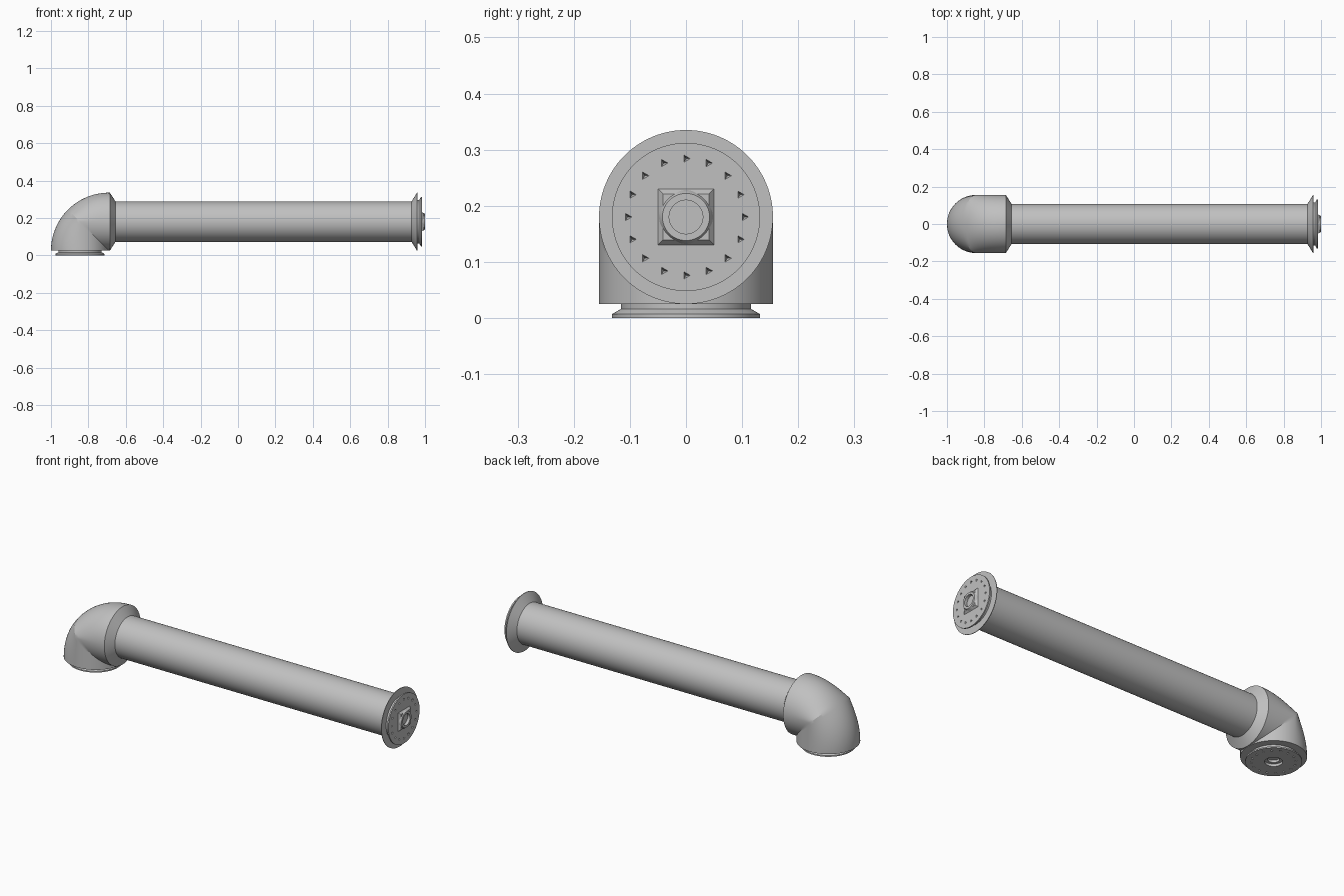
import bpy, bmesh
from math import sin, cos, pi, radians
from mathutils import Matrix, Vector

cube = bpy.data.objects.get("Cube")
if cube:
    bpy.data.objects.remove(cube)

R = 0.155          # elbow radius
AXIS_Z = 0.18      # height of the tube axis
BASE_Z = 0.025     # underside of the elbow
SEGMENTS = 96

grey = bpy.data.materials.new("machined grey")
grey.use_nodes = True
grey.diffuse_color = (0.53, 0.53, 0.53, 1)
grey.node_tree.nodes["Principled BSDF"].inputs["Base Color"].default_value = grey.diffuse_color

ALONG_X = Matrix.Rotation(pi / 2, 4, 'Y')
DOWN = Matrix.Rotation(pi, 4, 'X')


def finish(name, bm, matrix=Matrix()):
    bmesh.ops.remove_doubles(bm, verts=bm.verts, dist=1e-5)
    bmesh.ops.recalc_face_normals(bm, faces=bm.faces)
    mesh = bpy.data.meshes.new(name)
    bm.to_mesh(mesh)
    bm.free()
    mesh.materials.append(grey)
    ob = bpy.data.objects.new(name, mesh)
    ob.matrix_world = matrix
    bpy.context.collection.objects.link(ob)
    return ob


def revolve(name, profile, matrix):
    """Spin (distance, radius) points about local z."""
    bm = bmesh.new()
    verts = [bm.verts.new((r, 0, d)) for d, r in profile]
    edges = [bm.edges.new(pair) for pair in zip(verts, verts[1:])]
    bmesh.ops.spin(bm, geom=verts + edges, cent=(0, 0, 0), axis=(0, 0, 1),
                   angle=2 * pi, steps=SEGMENTS)
    return finish(name, bm, matrix)


def cut(ob, cutter):
    mod = ob.modifiers.new("cut", 'BOOLEAN')
    mod.operation = 'DIFFERENCE'
    mod.solver = 'EXACT'
    mod.object = cutter
    bpy.context.view_layer.update()
    result = bpy.data.meshes.new_from_object(
        ob.evaluated_get(bpy.context.evaluated_depsgraph_get()))
    ob.modifiers.clear()
    ob.data = result
    bpy.data.objects.remove(cutter)


def make_elbow():
    """Bend with a rounded outside and a mitred inside corner."""
    bm = bmesh.new()
    steps, around = 32, 96
    rings = []
    for i in range(steps + 1):
        t = pi / 2 * i / steps
        side = R / max(cos(t), sin(t))
        ring = []
        for j in range(around):
            p = 2 * pi * j / around
            reach = (2 * R - side) if cos(p) > 0 else side
            d = side + reach * cos(p)
            ring.append(bm.verts.new((-0.69 - d * cos(t), R * sin(p), BASE_Z + d * sin(t))))
        rings.append(ring)
    for a, b in zip(rings, rings[1:]):
        for j in range(around):
            k = (j + 1) % around
            bm.faces.new((a[j], a[k], b[k], b[j]))
    bm.faces.new(rings[0])
    bm.faces.new(rings[-1])
    return finish("elbow", bm)


def make_flange(name, matrix, socket):
    """Lipped disc with a ring of small three-sided pits."""
    face = 0.025
    profile = [(-0.01, 0), (-0.01, 0.116), (0.009, 0.116), (0.018, 0.132), (face, 0.132)]
    if socket:
        profile += [(face, 0.042), (0.012, 0.042), (0.012, 0.028), (0, 0.028), (0, 0)]
    else:
        profile += [(face, 0)]
    flange = revolve(name, profile, matrix)
    bm = bmesh.new()
    for i in range(16):
        spin = Matrix.Rotation(2 * pi * i / 16, 4, 'Z')
        bmesh.ops.create_cone(bm, cap_ends=True, segments=3, radius1=0.001, radius2=0.014,
                              depth=0.02,
                              matrix=Matrix.Translation(spin @ Vector((0.104, 0, face))))
    cut(flange, finish("pit_cutter", bm, matrix))
    return flange


def make_boss(matrix):
    """Square foot tapering towards the round nose."""
    bm = bmesh.new()
    bmesh.ops.create_cone(bm, cap_ends=True, segments=4, radius1=0.073, radius2=0.058,
                          depth=0.012,
                          matrix=Matrix.Translation((0, 0, 0.029)) @ Matrix.Rotation(pi / 4, 4, 'Z'))
    foot = finish("boss_foot", bm, matrix)
    bm = bmesh.new()
    bmesh.ops.create_cone(bm, cap_ends=True, segments=32, radius1=0.04, radius2=0.04,
                          depth=0.1)
    cut(foot, finish("boss_cutter", bm, matrix))
    nose = revolve("boss_nose", [(0.02, 0.03), (0.02, 0.05), (0.034, 0.046), (0.04, 0.042),
                                 (0.04, 0.03), (0.02, 0.03)], matrix)
    return [foot, nose]


tube_end = Matrix.Translation((0.96, 0, AXIS_Z)) @ ALONG_X
elbow_base = Matrix.Translation((-0.845, 0, BASE_Z)) @ DOWN

parts = [make_elbow()]

# Tube with a conical collar at each end
parts.append(revolve("tube", [(-0.69, 0), (-0.69, R), (-0.685, R), (-0.655, 0.108),
                              (0.928, 0.108), (0.957, R), (0.96, R), (0.96, 0)],
                     Matrix.Translation((0, 0, AXIS_Z)) @ ALONG_X))

# Mounting flanges
parts.append(make_flange("tube_flange", tube_end, False))
parts.append(make_flange("base_flange", elbow_base, True))
parts += make_boss(tube_end)

# Smooth round surfaces, keep edges sharp
bpy.ops.object.select_all(action='DESELECT')
for ob in parts:
    ob.select_set(True)
bpy.context.view_layer.objects.active = parts[0]
bpy.ops.object.shade_smooth_by_angle(angle=radians(25))
